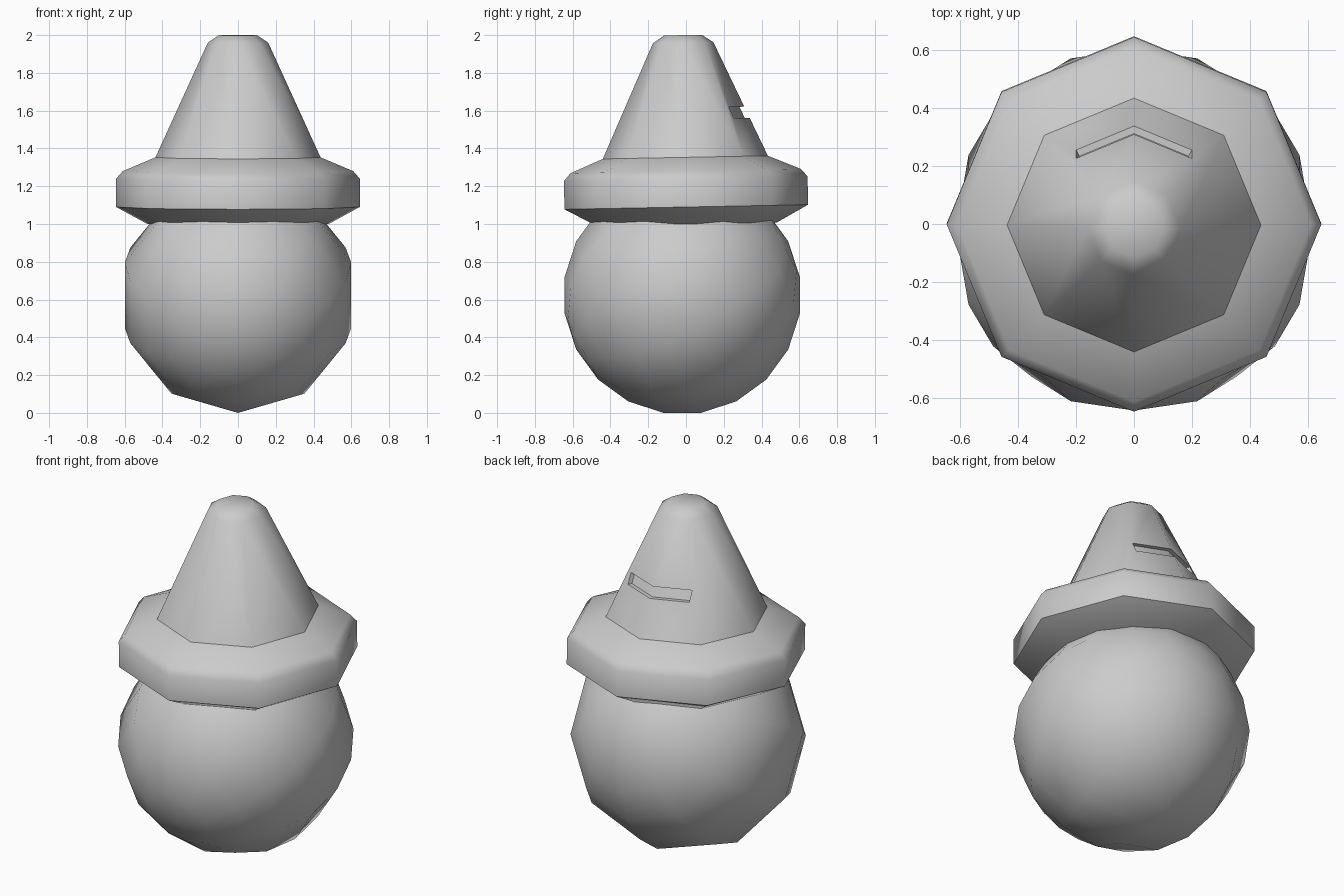
import bpy, bmesh
from math import sin, cos, pi, radians, tan
from mathutils import Matrix

if "Cube" in bpy.data.objects:
    bpy.data.objects.remove(bpy.data.objects["Cube"])


def make_object(name, bm):
    bmesh.ops.recalc_face_normals(bm, faces=bm.faces)
    mesh = bpy.data.meshes.new(name)
    bm.to_mesh(mesh)
    bm.free()
    obj = bpy.data.objects.new(name, mesh)
    bpy.context.collection.objects.link(obj)
    return obj


def lathe(profile, sides):
    """Spin (radius, z) points about z; the first vertex of each ring lies on +y."""
    bm = bmesh.new()
    rings = []
    for r, z in profile:
        count = sides if r > 1e-6 else 1
        rings.append([bm.verts.new((r * sin(2 * pi * i / sides), r * cos(2 * pi * i / sides), z))
                      for i in range(count)])
    for a, b in zip(rings, rings[1:]):
        for i in range(sides):
            quad = []
            for v in (a[i % len(a)], a[(i + 1) % len(a)], b[(i + 1) % len(b)], b[i % len(b)]):
                if v not in quad:
                    quad.append(v)
            bm.faces.new(quad)
    return bm


# Round body: ten-sided ball, its axis leaning up towards the back
R = 0.63
body_bm = lathe([(R * sin(pi * i / 10) if 0 < i < 10 else 0, -R * cos(pi * i / 10))
                 for i in range(11)], 10)
body = make_object("body", body_bm)
body.data.transform(Matrix.Translation((0, -0.02, R * cos(radians(9)))) @ Matrix.Rotation(radians(-63), 4, 'X'))
body.data.shade_smooth()

# Eight-sided lid: wide brim with a tapering cone
SEAM_Z, SEAM_R, TOP_Z, TOP_R = 1.353, 0.437, 1.96, 0.16
lid = make_object("brim_and_cone", lathe([
    (0, 1.0), (0.48, 1.0), (0.645, 1.09), (0.645, 1.24), (0.61, 1.28),
    (SEAM_R, SEAM_Z), (TOP_R, TOP_Z), (0.1, 2.0), (0, 2.0)], 8))


# Bent slot cutter that follows the two back faces of the cone
def cone_radius(z):
    return SEAM_R + (TOP_R - SEAM_R) * (z - SEAM_Z) / (TOP_Z - SEAM_Z)


bm = bmesh.new()
columns = []
for side in (-1, 0, 1):
    loop = []
    for z, depth, x in ((1.555, -0.026, 0.188), (1.555, 0.05, 0.22),
                        (1.615, 0.05, 0.22), (1.615, -0.026, 0.188)):
        y = cone_radius(z) + depth - abs(side) * x * tan(radians(22.5))
        loop.append(bm.verts.new((side * x, y, z)))
    columns.append(loop)
for a, b in zip(columns, columns[1:]):
    for i in range(4):
        j = (i + 1) % 4
        bm.faces.new((a[i], a[j], b[j], b[i]))
bm.faces.new(columns[0])
bm.faces.new(columns[2])
cutter = make_object("slot_cutter", bm)
cutter.hide_render = True

# Cut the slot into the cone
cut = lid.modifiers.new("slot", 'BOOLEAN')
cut.operation = 'DIFFERENCE'
cut.solver = 'EXACT'
cut.object = cutter
bpy.ops.object.select_all(action='DESELECT')
lid.select_set(True)
bpy.context.view_layer.objects.active = lid
bpy.ops.object.modifier_apply(modifier=cut.name)
bpy.data.objects.remove(cutter)

# Smooth shading, with a crease where the cone meets the brim
bpy.ops.object.shade_smooth_by_angle(angle=radians(50))
mesh = lid.data
for e in mesh.edges:
    if all(abs(mesh.vertices[v].co.z - SEAM_Z) < 0.001 for v in e.vertices):
        e.use_edge_sharp = True

# The lid leans very slightly forward
pivot = Matrix.Translation((0, 0, 1.17))
mesh.transform(pivot @ Matrix.Rotation(radians(1.1), 4, 'X') @ pivot.inverted())
